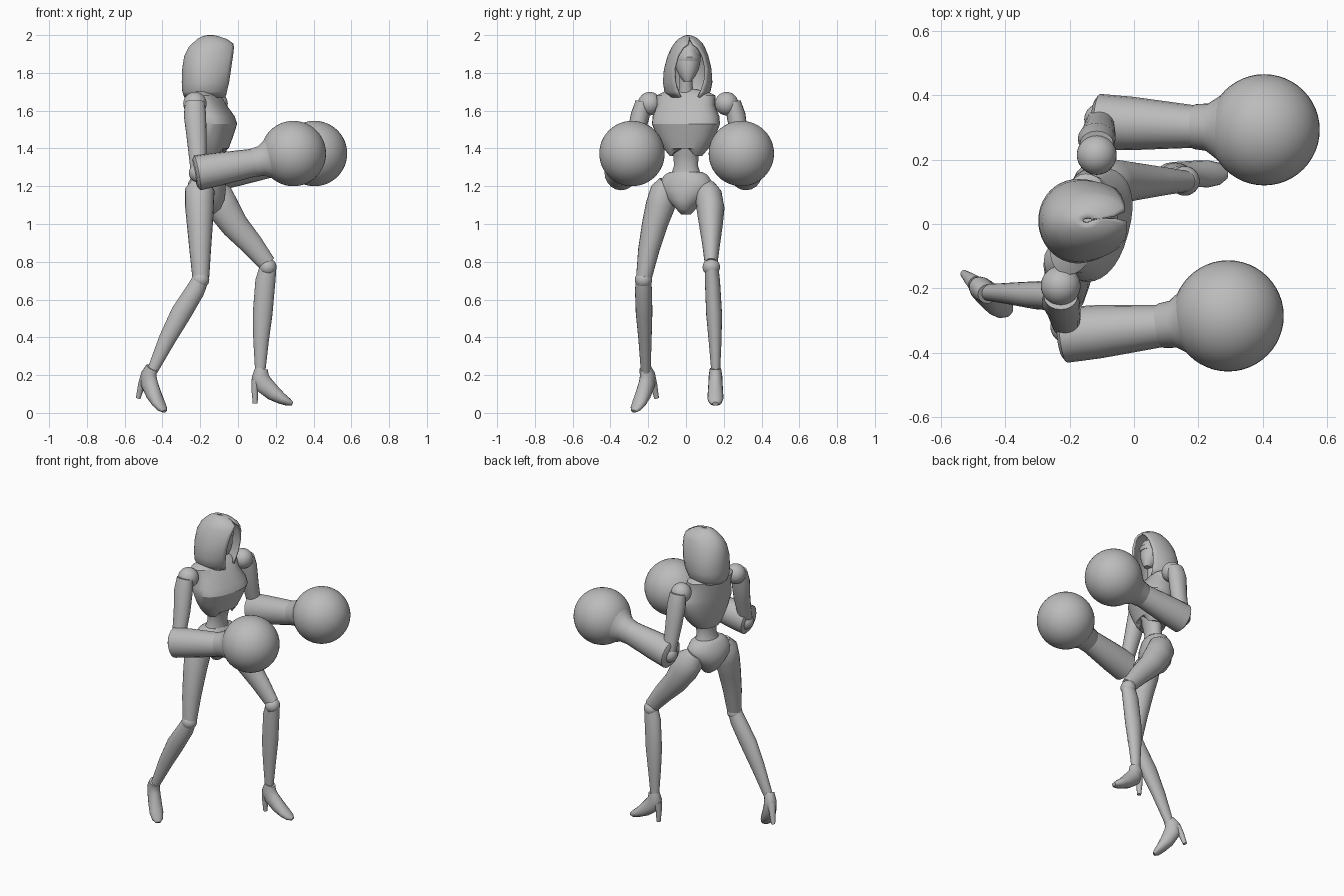
import bpy, bmesh, math
from mathutils import Vector, Matrix

cube = bpy.data.objects.get("Cube")
if cube:
    bpy.data.objects.remove(cube, do_unlink=True)

grey = bpy.data.materials.new("plain_grey")
grey.use_nodes = True
grey.diffuse_color = (0.5, 0.5, 0.5, 1)
grey.node_tree.nodes["Principled BSDF"].inputs["Base Color"].default_value = (0.5, 0.5, 0.5, 1)


def finish(name, bm, angle=40, subdiv=0):
    """Turn a bmesh into a smooth shaded object."""
    bmesh.ops.recalc_face_normals(bm, faces=bm.faces)
    mesh = bpy.data.meshes.new(name)
    bm.to_mesh(mesh)
    bm.free()
    mesh.materials.append(grey)
    ob = bpy.data.objects.new(name, mesh)
    bpy.context.collection.objects.link(ob)
    if subdiv:
        mod = ob.modifiers.new("Smooth", 'SUBSURF')
        mod.levels = mod.render_levels = subdiv
    bpy.ops.object.select_all(action='DESELECT')
    ob.select_set(True)
    bpy.context.view_layer.objects.active = ob
    bpy.ops.object.shade_smooth_by_angle(angle=math.radians(angle))
    return ob


def skin(bm, rings, closed=True, caps=True):
    """Bridge rows of points with quads."""
    rows = [[bm.verts.new(p) for p in ring] for ring in rings]
    n = len(rows[0])
    for a, b in zip(rows, rows[1:]):
        for i in range(n if closed else n - 1):
            j = (i + 1) % n
            bm.faces.new((a[i], a[j], b[j], b[i]))
    if caps:
        bm.faces.new(rows[0])
        bm.faces.new(rows[-1])


def power(v, e):
    return math.copysign(abs(v) ** e, v)


def limb(name, path, side=(0, 1, 0), n=20):
    """Loft along a path of (point, side radius, other radius)."""
    pts = [Vector(p[0]) for p in path]
    rings = []
    for i, (p, step) in enumerate(zip(pts, path)):
        t = (pts[min(i + 1, len(pts) - 1)] - pts[max(i - 1, 0)]).normalized()
        v = t.cross(Vector(side)).normalized()
        u = v.cross(t)
        rings.append([p + u * step[1] * math.cos(a) + v * step[2] * math.sin(a)
                      for a in (math.tau * k / n for k in range(n))])
    bm = bmesh.new()
    skin(bm, rings)
    return finish(name, bm)


def body(name, levels, yaw, square=1.0, n=32, notch=0.0, angle=40):
    """Loft of level rings (z, centre x, centre y, depth, half width) turned by yaw."""
    turn = Matrix.Rotation(math.radians(yaw), 3, 'Z')
    rings = []
    for z, cx, cy, rx, ry in levels:
        ring = []
        for k in range(n):
            a = math.tau * k / n
            lift = notch * max(0, 1 - abs(math.sin(a)) * 1.4) if math.cos(a) > 0 else 0
            if z != levels[0][0]:
                lift = 0
            off = turn @ Vector((rx * power(math.cos(a), square), ry * power(math.sin(a), square), 0))
            ring.append(Vector((cx, cy, z + lift)) + off)
        rings.append(ring)
    bm = bmesh.new()
    skin(bm, rings)
    return finish(name, bm, angle)


def ball(name, centre, r, seg=32):
    bm = bmesh.new()
    bmesh.ops.create_uvsphere(bm, u_segments=seg, v_segments=seg // 2, radius=r,
                              matrix=Matrix.Translation(centre))
    return finish(name, bm, 60)


# Torso: ribcage shell, waist, pelvis, neck
body("ribcage", [(1.36, -.145, 0, .07, .085), (1.40, -.14, 0, .085, .12), (1.46, -.135, 0, .1, .155),
                 (1.53, -.13, 0, .116, .182), (1.57, -.137, 0, .11, .178), (1.63, -.16, 0, .09, .155),
                 (1.68, -.175, 0, .075, .16), (1.70, -.175, 0, .05, .12), (1.715, -.175, 0, .035, .05)],
     -15, .85, notch=.07, angle=25)
body("waist", [(1.22, -.16, 0, .075, .1), (1.26, -.155, 0, .06, .08), (1.31, -.15, 0, .05, .064),
               (1.36, -.145, 0, .055, .068), (1.46, -.14, 0, .08, .1)], -15)
body("pelvis", [(1.05, -.16, 0, .03, .025), (1.08, -.16, 0, .07, .05), (1.13, -.165, 0, .095, .1),
                (1.18, -.168, 0, .098, .14), (1.22, -.165, 0, .09, .145), (1.26, -.16, 0, .075, .118),
                (1.275, -.157, 0, .06, .09)], -20)
body("neck", [(1.68, -.165, 0, .045, .045), (1.73, -.15, 0, .035, .035), (1.82, -.14, 0, .036, .036)], 0)

# Head with a chin and a brow visor
body("head", [(1.755, -.10, .008, .025, .02), (1.78, -.115, .008, .05, .04), (1.82, -.13, .008, .072, .06),
              (1.87, -.14, .008, .08, .07), (1.91, -.145, .008, .078, .066), (1.95, -.15, .008, .055, .045),
              (1.965, -.15, .008, .02, .02)], 8)
body("brow_visor", [(1.862, -.14, .008, .084, .066), (1.885, -.14, .008, .09, .07),
                    (1.925, -.14, .008, .07, .05)], 8)

# Hood: open shell (z, back x, front edge x, half width, half opening)
hood_levels = [(1.67, -.285, -.07, .10, .05), (1.70, -.295, -.065, .122, .065),
               (1.75, -.298, -.055, .131, .082), (1.82, -.296, -.045, .126, .088),
               (1.89, -.285, -.033, .108, .07), (1.935, -.262, -.025, .088, .042),
               (1.955, -.243, -.025, .076, .015), (1.98, -.215, -.06, .053, .003),
               (1.995, -.185, -.105, .026, .001), (2.0, -.16, -.13, .008, .0005)]
rings = []
turn = Matrix.Rotation(math.radians(6), 3, 'Z')
for z, xb, xf, w, gap in hood_levels:
    cx, rx = (xb + xf) / 2, (xf - xb) / 2
    a0 = math.asin(gap / w)
    row = []
    for k in range(33):
        a = a0 + (math.tau - 2 * a0) * k / 32
        c = math.cos(a)
        x = cx + rx * (c / math.cos(a0) if c > 0 else c)
        row.append(turn @ Vector((x + .16, w * math.sin(a), 0)) + Vector((-.16, .01, z)))
    rings.append(row)
bm = bmesh.new()
skin(bm, rings, closed=False, caps=False)
bmesh.ops.remove_doubles(bm, verts=bm.verts, dist=.002)
hood = finish("hood", bm, 50)
shell = hood.modifiers.new("Thickness", 'SOLIDIFY')
shell.thickness = .012
shell.offset = -1


# Arms: shoulder ball, upper arm, elbow, gauntlet, cuff and round glove
def arm(side, shoulder, elbow, back, wrist, glove):
    s, e, b, w, g = (Vector(p) for p in (shoulder, elbow, back, wrist, glove))
    out = Vector((0, math.copysign(1, s.y), 0))
    ball(side + "_shoulder", s, .062)
    limb(side + "_upper_arm", [(s + out * .035 + Vector((0, 0, .01)), .04, .052),
                               (s + out * .05 - Vector((0, 0, .06)), .05, .059),
                               (s.lerp(e, .55) + out * .01, .046, .052), (e, .036, .042)])
    ball(side + "_elbow", e - Vector((0, 0, .02)), .05)
    axis = (w - b).normalized()
    limb(side + "_gauntlet", [(b - axis * .012, .07, .075), (b, .087, .093),
                              (b.lerp(w, .35), .083, .088), (w, .066, .074)])
    d = (g - w).normalized()
    limb(side + "_cuff", [(w - d * .015, .06, .066), (w, .07, .076), (w + d * .04, .074, .08),
                          (w + d * .075, .098, .102), (w + d * .12, .135, .135)], n=32)
    ball(side + "_glove", g, .173, 48)


arm("right", (-.228, -.192, 1.637), (-.21, -.32, 1.29), (-.215, -.345, 1.27),
    (.085, -.317, 1.325), (.293, -.286, 1.373))
arm("left", (-.116, .215, 1.637), (-.105, .325, 1.29), (-.11, .318, 1.27),
    (.19, .303, 1.325), (.405, .293, 1.373))

# Thighs and shins
limb("right_thigh", [((-.195, -.095, 1.22), .05, .05), ((-.203, -.115, 1.18), .072, .078),
                     ((-.204, -.135, 1.1), .078, .077), ((-.202, -.165, 1.0), .068, .069),
                     ((-.2, -.198, .86), .056, .057), ((-.197, -.222, .72), .042, .045)])
limb("left_thigh", [((-.14, .105, 1.2), .05, .05), ((-.115, .12, 1.155), .07, .085),
                    ((-.075, .13, 1.08), .074, .085), ((-.015, .132, .99), .062, .073),
                    ((.075, .133, .89), .047, .06), ((.155, .133, .79), .034, .046)])
ball("right_knee", (-.198, -.225, .705), .046)
ball("left_knee", (.158, .134, .772), .046)
limb("right_shin", [((-.195, -.225, .715), .04, .042), ((-.225, -.225, .65), .045, .05),
                    ((-.3, -.222, .53), .044, .055), ((-.375, -.217, .39), .035, .045),
                    ((-.455, -.213, .22), .026, .028)])
limb("left_shin", [((.16, .135, .775), .036, .044), ((.145, .14, .7), .04, .053),
                   ((.13, .149, .52), .042, .052), ((.122, .154, .38), .034, .041),
                   ((.118, .157, .23), .024, .028)])


# High heeled shoes, described along (forward, up) from the ankle
def shoe(side, ankle, yaw, pitch):
    place = (Matrix.Rotation(math.radians(yaw), 3, 'Z') @ Matrix.Rotation(math.radians(pitch), 3, 'Y'))

    def run(part, steps):
        limb(side + part, [(Vector(ankle) + place @ Vector((f, 0, u)), a, b) for f, u, a, b in steps],
             place @ Vector((0, 1, 0)), 16)

    run("_shoe", [(.008, .0, .03, .034), (0, -.04, .036, .045), (.02, -.085, .038, .05),
                  (.07, -.13, .041, .042), (.115, -.16, .042, .03), (.15, -.178, .034, .021),
                  (.172, -.187, .016, .01)])
    run("_heel", [(-.02, -.06, .026, .026), (-.028, -.11, .02, .018), (-.026, -.185, .012, .013)])


shoe("right", (-.462, -.213, .243), -41, 20)
shoe("left", (.117, .156, .235), 0, 0)
